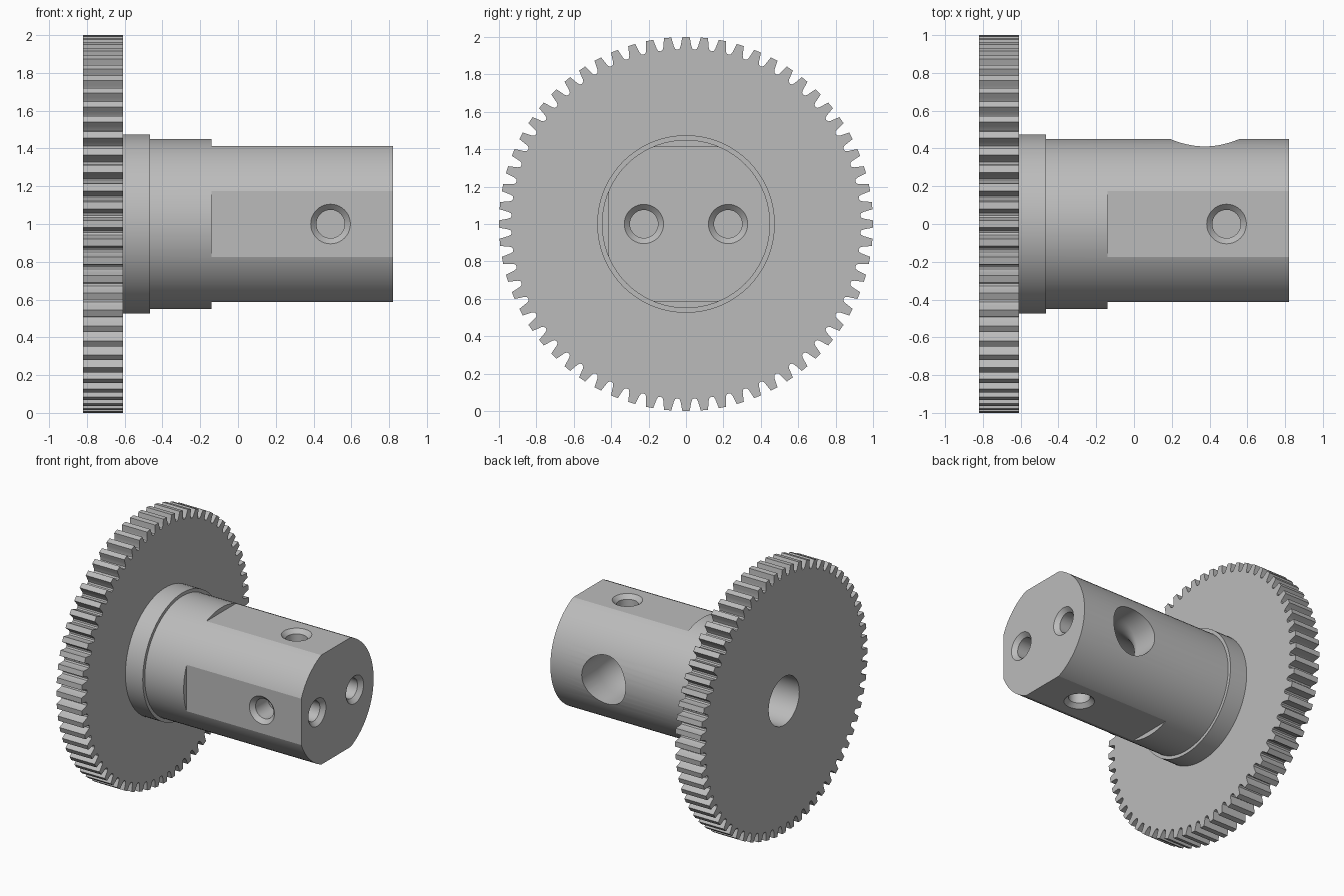
import bpy, bmesh
from math import sin, cos, pi, radians
from mathutils import Vector, Matrix

if "Cube" in bpy.data.objects:
    bpy.data.objects.remove(bpy.data.objects["Cube"])

GREY = (0.5, 0.5, 0.5, 1)
metal = bpy.data.materials.new("plain grey metal")
metal.use_nodes = True
metal.diffuse_color = GREY
metal.node_tree.nodes["Principled BSDF"].inputs["Base Color"].default_value = GREY

X, Y, Z = (Vector(v) for v in ((1, 0, 0), (0, 1, 0), (0, 0, 1)))
MID = Z.copy()  # centre of the shaft axis


def ring(centre, axis, radius, sides=72):
    """Circle of points around an axis."""
    v = X if abs(axis.z) > 0.9 else Z
    u = v.cross(axis).normalized()
    angles = [2 * pi * i / sides for i in range(sides)]
    return [centre + radius * (u * cos(a) + v * sin(a)) for a in angles]


def add_mesh(name, bm):
    bmesh.ops.recalc_face_normals(bm, faces=bm.faces)
    mesh = bpy.data.meshes.new(name)
    bm.to_mesh(mesh)
    bm.free()
    mesh.materials.append(metal)
    obj = bpy.data.objects.new(name, mesh)
    bpy.context.collection.objects.link(obj)
    return obj


def loft(name, rings):
    """Closed solid skinned through equal rings of points."""
    bm = bmesh.new()
    loops = [[bm.verts.new(p) for p in r] for r in rings]
    for a, b in zip(loops, loops[1:]):
        for i in range(len(a)):
            bm.faces.new((a[i - 1], a[i], b[i], b[i - 1]))
    bm.faces.new(loops[0])
    bm.faces.new(loops[-1])
    return add_mesh(name, bm)


def box(name, centre, size):
    bm = bmesh.new()
    bmesh.ops.create_cube(bm, size=1, matrix=Matrix.Translation(centre) @ Matrix.Diagonal((*size, 1)))
    return add_mesh(name, bm)


def drill(name, mouth, out, depth=0.18):
    """Chamfered blind hole, opening along the direction out."""
    steps = [(0.03, 0.135), (-0.03, 0.075), (-depth, 0.075)]
    return loft(name, [ring(mouth + out * d, out, r, 40) for d, r in steps])


def cut(obj, cutters):
    bpy.context.view_layer.objects.active = obj
    for cutter in cutters:
        cutter.hide_render = True
        mod = obj.modifiers.new("cut", "BOOLEAN")
        mod.operation, mod.solver, mod.object = "DIFFERENCE", "EXACT", cutter
        bpy.ops.object.modifier_apply(modifier=mod.name)


def smooth(obj):
    bpy.ops.object.select_all(action="DESELECT")
    obj.select_set(True)
    bpy.context.view_layer.objects.active = obj
    bpy.ops.object.shade_smooth_by_angle(angle=radians(16))


# Gear wheel: one tooth outline repeated around the rim
TEETH = 64
flank = [(0.2, 1.0), (0.26, 0.972), (0.31, 0.95), (0.37, 0.938)]
tooth = [(-f, r) for f, r in reversed(flank)] + flank + [(0.5, 0.933)]
outline = [((n + f) * 2 * pi / TEETH, r) for n in range(TEETH) for f, r in tooth]
gear = loft("gear_wheel", [[Vector((x, r * cos(a), 1 + r * sin(a))) for a, r in outline]
                           for x in (-0.82, -0.61)])

# Hub: collar and shaft
hub = loft("hub_shaft", [ring(MID + X * x, X, r) for x, r in
                         ((-0.61, 0.475), (-0.465, 0.475), (-0.465, 0.45), (0.82, 0.45))])

# Bent passage from the gear face to the rear side port
PORT_X, BEND = 0.375, 0.26
path = [(MID - X, X)]
for i in range(13):
    a = pi / 2 * i / 12
    centre = MID + X * (PORT_X - BEND + BEND * sin(a)) + Y * BEND * (1 - cos(a))
    path.append((centre, X * cos(a) + Y * sin(a)))
path.append((MID + X * PORT_X + Y * 0.6, Y))
passage = loft("passage_cutter", [ring(c, d, 0.183, 48) for c, d in path])

# Flats on the front, top and bottom, each with one hole
FLAT, START = 0.414, -0.14
cutters = [passage]
for side, out in (("front", -Y), ("top", Z), ("bottom", -Z)):
    size = [0.2 if abs(c) else 1.0 for c in out]
    size[0] = 1.2
    cutters.append(box(side + "_flat_cutter", MID + X * (START + 0.6) + out * (FLAT + 0.1), size))
    cutters.append(drill(side + "_hole_cutter", MID + X * 0.49 + out * FLAT, out))

# Pair of holes in the end face
for side in (-1, 1):
    cutters.append(drill("end_hole_cutter", MID + X * 0.82 + Y * side * 0.225, X))

cut(gear, [passage])
cut(hub, cutters)
for part in (gear, hub):
    smooth(part)
for cutter in cutters:
    bpy.data.objects.remove(cutter)
